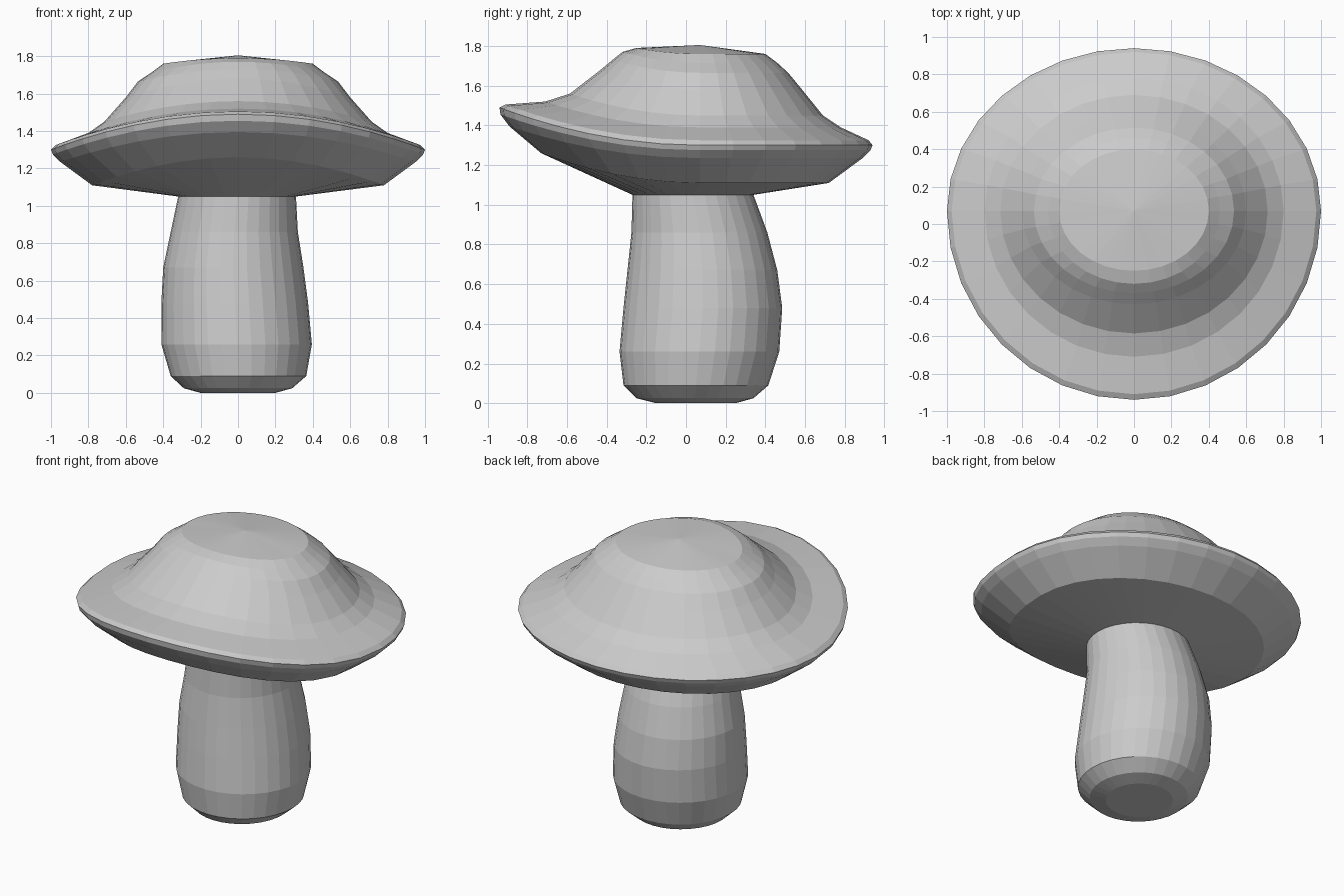
import bpy, bmesh
from math import cos, sin, tau

if "Cube" in bpy.data.objects:
    bpy.data.objects.remove(bpy.data.objects["Cube"])

SEGMENTS = 32


def ring(bm, x0, x1, y0, y1, cy, z, z_front):
    """Oval ring with its widest line at y=cy; the front half rises to z_front."""
    cx, rx = (x0 + x1) / 2, (x1 - x0) / 2
    verts = []
    for i in range(SEGMENTS):
        a = tau * i / SEGMENTS
        s = sin(a)
        y = cy + s * (y1 - cy if s > 0 else cy - y0)
        verts.append(bm.verts.new((cx + rx * cos(a), y, z + (z_front - z) * min(s, 0) ** 2)))
    return verts


def loft(name, rows, apex=None, close_end=False):
    """Join consecutive rings with quads; optional apex fan at start, flat end cap."""
    bm = bmesh.new()
    rings = [ring(bm, *r) for r in rows]
    for a, b in zip(rings, rings[1:]):
        for i in range(SEGMENTS):
            j = (i + 1) % SEGMENTS
            bm.faces.new((a[i], a[j], b[j], b[i]))
    if apex:
        tip = bm.verts.new(apex)
        for i in range(SEGMENTS):
            bm.faces.new((tip, rings[0][(i + 1) % SEGMENTS], rings[0][i]))
    if close_end:
        bm.faces.new(rings[-1])
    # both parts are open at the joint: orient faces by a temporary joint cap
    joint = bm.faces.new(rings[0] if close_end else rings[-1])
    bmesh.ops.recalc_face_normals(bm, faces=bm.faces)
    bmesh.ops.delete(bm, geom=[joint], context='FACES_ONLY')
    mesh = bpy.data.meshes.new(name)
    bm.to_mesh(mesh)
    bm.free()
    obj = bpy.data.objects.new(name, mesh)
    bpy.context.collection.objects.link(obj)
    return obj


# ring shared by the stem top and the hole under the cap
joint_ring = (-0.32, 0.31, -0.27, 0.34, 0.035, 1.05, 1.05)

# Cap: half width, front y, back y, height, height at the raised front
cap_profile = [
    (0.40, -0.25, 0.40, 1.76, 1.79),
    (0.46, -0.32, 0.46, 1.715, 1.77),
    (0.535, -0.37, 0.515, 1.665, 1.73),
    (0.60, -0.43, 0.585, 1.58, 1.68),
    (0.715, -0.585, 0.69, 1.45, 1.56),
    (0.80, -0.71, 0.78, 1.39, 1.52),
    (0.975, -0.91, 0.92, 1.325, 1.505),
    (1.00, -0.94, 0.94, 1.30, 1.49),
    (0.99, -0.935, 0.93, 1.275, 1.455),
    (0.95, -0.89, 0.89, 1.235, 1.395),
    (0.78, -0.73, 0.72, 1.11, 1.26),
]
cap_rows = [(-w, w, f, b, 0.07, z, zf) for w, f, b, z, zf in cap_profile]
loft("mushroom_cap", cap_rows + [joint_ring], apex=(0, 0.07, 1.805))

# Stem: left, right, front, back, height (top to bottom, gently bent)
stem_profile = [
    (-0.36, 0.32, -0.275, 0.41, 0.86),
    (-0.40, 0.35, -0.295, 0.46, 0.67),
    (-0.41, 0.375, -0.315, 0.485, 0.48),
    (-0.41, 0.395, -0.335, 0.47, 0.26),
    (-0.36, 0.365, -0.315, 0.415, 0.09),
    (-0.29, 0.29, -0.25, 0.34, 0.025),
    (-0.20, 0.20, -0.15, 0.25, 0.0),
]
stem_rows = [(l, r, f, b, (f + b) / 2, z, z) for l, r, f, b, z in stem_profile]
loft("mushroom_stem", [joint_ring] + stem_rows, close_end=True)
